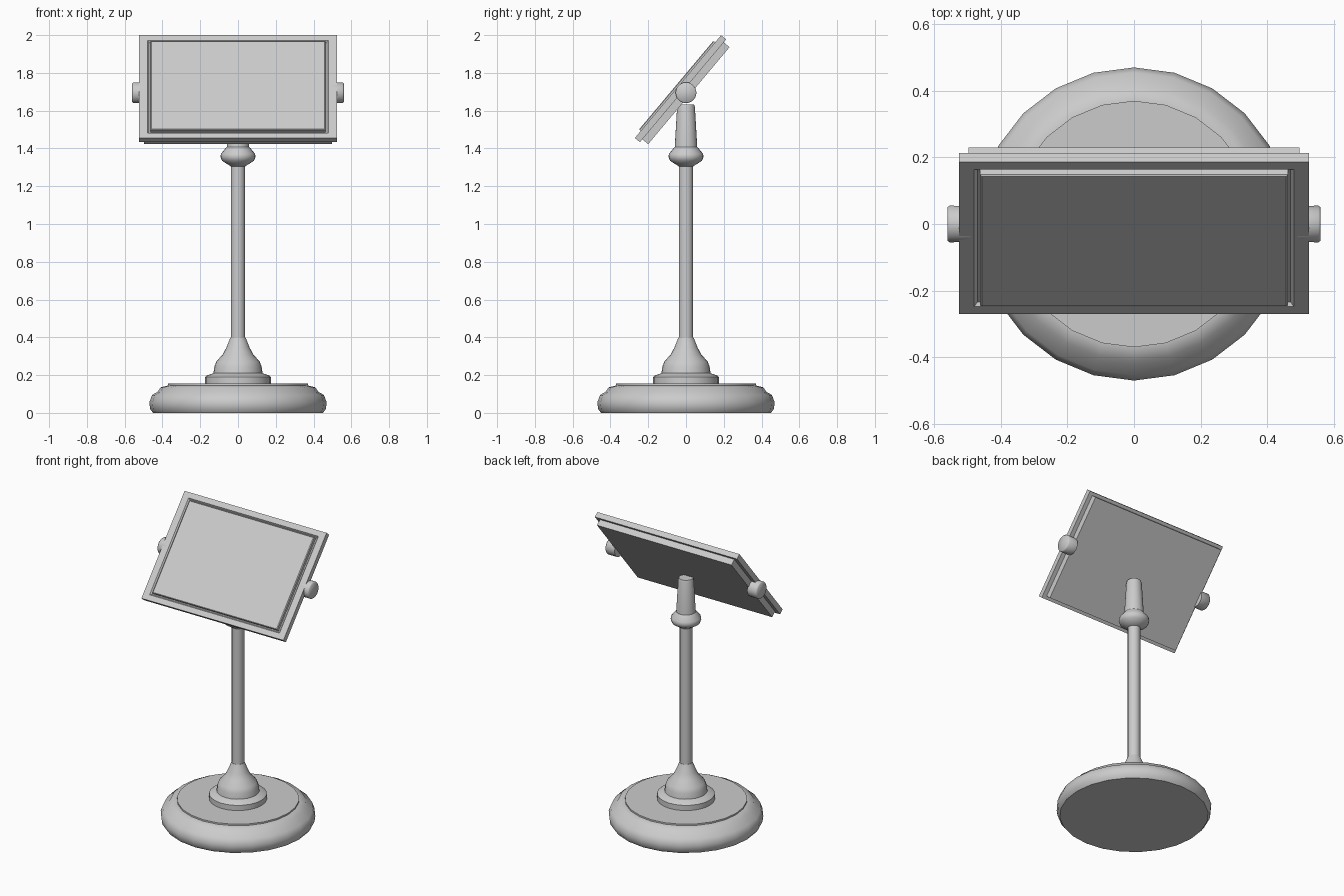
import bpy, bmesh, math
from mathutils import Matrix, Vector

if "Cube" in bpy.data.objects:
    bpy.data.objects.remove(bpy.data.objects["Cube"], do_unlink=True)

GREY = (0.6, 0.6, 0.6, 1)
mat = bpy.data.materials.new("plain grey")
mat.use_nodes = True
mat.diffuse_color = GREY
mat.node_tree.nodes["Principled BSDF"].inputs["Base Color"].default_value = GREY


def finish(name, bm, matrix=Matrix(), smooth=35):
    bmesh.ops.recalc_face_normals(bm, faces=bm.faces)
    mesh = bpy.data.meshes.new(name)
    bm.to_mesh(mesh)
    bm.free()
    mesh.materials.append(mat)
    if smooth:
        mesh.shade_smooth()
        mesh.set_sharp_from_angle(angle=math.radians(smooth))
    ob = bpy.data.objects.new(name, mesh)
    ob.matrix_world = matrix
    bpy.context.collection.objects.link(ob)
    return ob


def lathe(name, profile, matrix=Matrix(), sides=24, smooth=35):
    """Turn (radius, height) points into a closed solid of revolution."""
    bm = bmesh.new()
    rings = []
    for r, z in profile:
        angles = [math.tau * i / sides for i in range(sides)]
        rings.append([bm.verts.new((r * math.sin(a), r * math.cos(a), z)) for a in angles])
    for low, high in zip(rings, rings[1:]):
        for i in range(sides):
            j = (i + 1) % sides
            bm.faces.new((low[i], low[j], high[j], high[i]))
    bm.faces.new(rings[0])
    bm.faces.new(rings[-1])
    return finish(name, bm, matrix, smooth)


def stepped_panel(name, steps, matrix):
    """Stack rectangles given as (half width, half length, height)."""
    bm = bmesh.new()
    loops = []
    for w, l, h in steps:
        loops.append([bm.verts.new((sx * w, sy * l, h))
                      for sx, sy in ((-1, -1), (1, -1), (1, 1), (-1, 1))])
    for a, b in zip(loops, loops[1:]):
        for i in range(4):
            j = (i + 1) % 4
            bm.faces.new((a[i], a[j], b[j], b[i]))
    bm.faces.new(loops[0])
    bm.faces.new(loops[-1])
    return finish(name, bm, matrix, smooth=0)


# Round base with a raised top disc
lathe("base", [(0.45, 0), (0.465, 0.02), (0.47, 0.055), (0.455, 0.095),
               (0.425, 0.112), (0.41, 0.135), (0.37, 0.145)], smooth=50)
lathe("base_top_disc", [(0.37, 0.13), (0.37, 0.155)])

# Flared foot of the column
lathe("column_foot", [(0.175, 0.15), (0.175, 0.19), (0.165, 0.198), (0.13, 0.21),
                      (0.125, 0.245), (0.115, 0.272), (0.08, 0.31),
                      (0.062, 0.345), (0.04, 0.4)], smooth=50)

# Column, collar and tapered neck
lathe("column", [(0.038, 0.38), (0.038, 1.32)])
lathe("collar", [(0.038, 1.305), (0.085, 1.335), (0.093, 1.355), (0.09, 1.372),
                 (0.06, 1.408)], smooth=50)
lathe("neck", [(0.06, 1.4), (0.047, 1.62), (0.043, 1.632)])

# Tilted panel: local y runs up the slope, local z points out of the face
tilt = Matrix.Translation((0, -0.0425, 1.7275)) @ Matrix.Rotation(math.radians(50), 4, "X")

# Front frame with a groove around a slightly proud screen
stepped_panel("front_frame", [
    (0.525, 0.355, -0.035), (0.525, 0.355, 0), (0.48, 0.32, 0),
    (0.47, 0.312, -0.012), (0.462, 0.306, -0.012)], tilt)
stepped_panel("screen", [(0.462, 0.306, -0.02), (0.462, 0.306, 0.008),
                         (0.457, 0.302, 0.012)], tilt)
stepped_panel("back_plate", [(0.497, 0.335, -0.075), (0.497, 0.335, -0.034)], tilt)

# Pivot knobs on both sides
for side, x in (("left", 1), ("right", -1)):
    place = Matrix.Translation((x * 0.49, 0, 1.695)) @ Matrix.Rotation(x * math.pi / 2, 4, "Y")
    lathe(side + "_knob", [(0.054, 0), (0.055, 0.064), (0.05, 0.07)], place, smooth=60)
